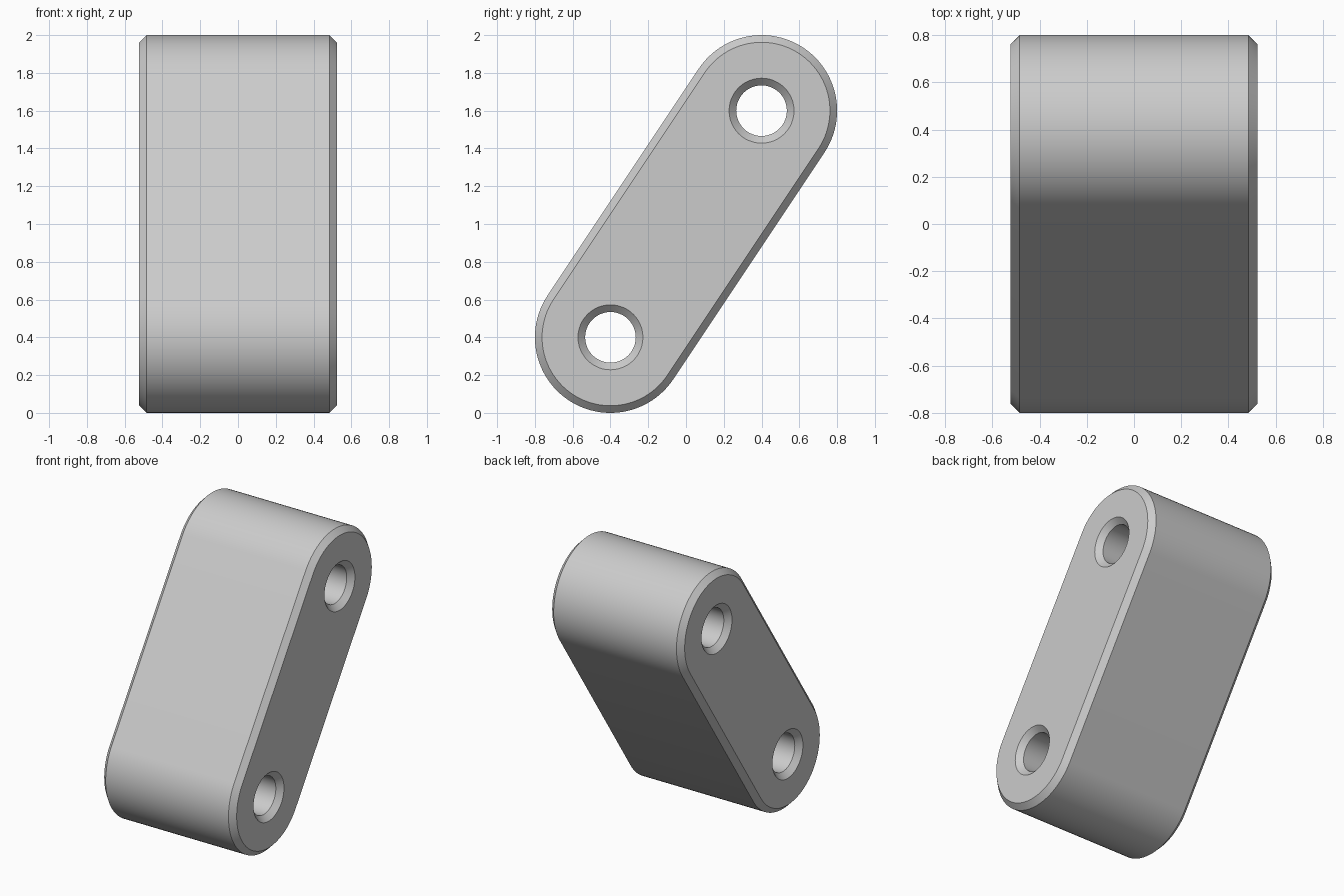
import bpy, bmesh
from math import sin, cos, pi, atan2
from mathutils import Vector

cube = bpy.data.objects.get("Cube")
if cube:
    bpy.data.objects.remove(cube)

HALF_WIDTH, CHAMFER = 0.523, 0.038
END_RADIUS, HOLE_RADIUS = 0.4, 0.134
LOWER, UPPER = Vector((-0.4, 0.4)), Vector((0.4, 1.6))
STEPS = 48

bm = bmesh.new()


def arc(centre, radius, start, sweep, count):
    return [centre + radius * Vector((cos(start + sweep * i / STEPS), sin(start + sweep * i / STEPS)))
            for i in range(count)]


def slot(radius):
    axis = UPPER - LOWER
    tangent = atan2(axis.y, axis.x) - pi / 2
    return (arc(UPPER, radius, tangent, pi, STEPS + 1)
            + arc(LOWER, radius, tangent + pi, pi, STEPS + 1))


def hole(centre):
    return lambda radius: arc(centre, radius, 0, 2 * pi, STEPS)


def wall(outline, radius, end_radius):
    """Loft a chamfered wall across the width; return its two end loops of edges."""
    inner = HALF_WIDTH - CHAMFER
    stations = ((-HALF_WIDTH, end_radius), (-inner, radius),
                (inner, radius), (HALF_WIDTH, end_radius))
    rings = [[bm.verts.new((x, p.x, p.y)) for p in outline(r)] for x, r in stations]
    n = len(rings[0])
    for a, b in zip(rings, rings[1:]):
        for i in range(n):
            j = (i + 1) % n
            bm.faces.new((a[i], a[j], b[j], b[i]))
    return [[bm.edges.get((ring[i], ring[(i + 1) % n])) for i in range(n)]
            for ring in (rings[0], rings[-1])]


# Rounded outer wall and two countersunk through holes
walls = [wall(slot, END_RADIUS, END_RADIUS - CHAMFER)]
walls += [wall(hole(c), HOLE_RADIUS, HOLE_RADIUS + CHAMFER) for c in (LOWER, UPPER)]

# Flat side faces with openings for the holes
for side, direction in enumerate((-1, 1)):
    edges = [e for w in walls for e in w[side]]
    bmesh.ops.triangle_fill(bm, edges=edges, use_beauty=True, normal=(direction, 0, 0))

bmesh.ops.recalc_face_normals(bm, faces=bm.faces)
mesh = bpy.data.meshes.new("link_block")
bm.to_mesh(mesh)
bm.free()

# Plain grey finish
grey = bpy.data.materials.new("light_grey")
grey.use_nodes = True
colour = (0.6, 0.6, 0.6, 1)
grey.diffuse_color = colour
grey.node_tree.nodes["Principled BSDF"].inputs["Base Color"].default_value = colour
mesh.materials.append(grey)

block = bpy.data.objects.new("link_block", mesh)
bpy.context.collection.objects.link(block)
bpy.ops.object.select_all(action='DESELECT')
block.select_set(True)
bpy.context.view_layer.objects.active = block
bpy.ops.object.shade_smooth_by_angle(angle=pi / 6)
